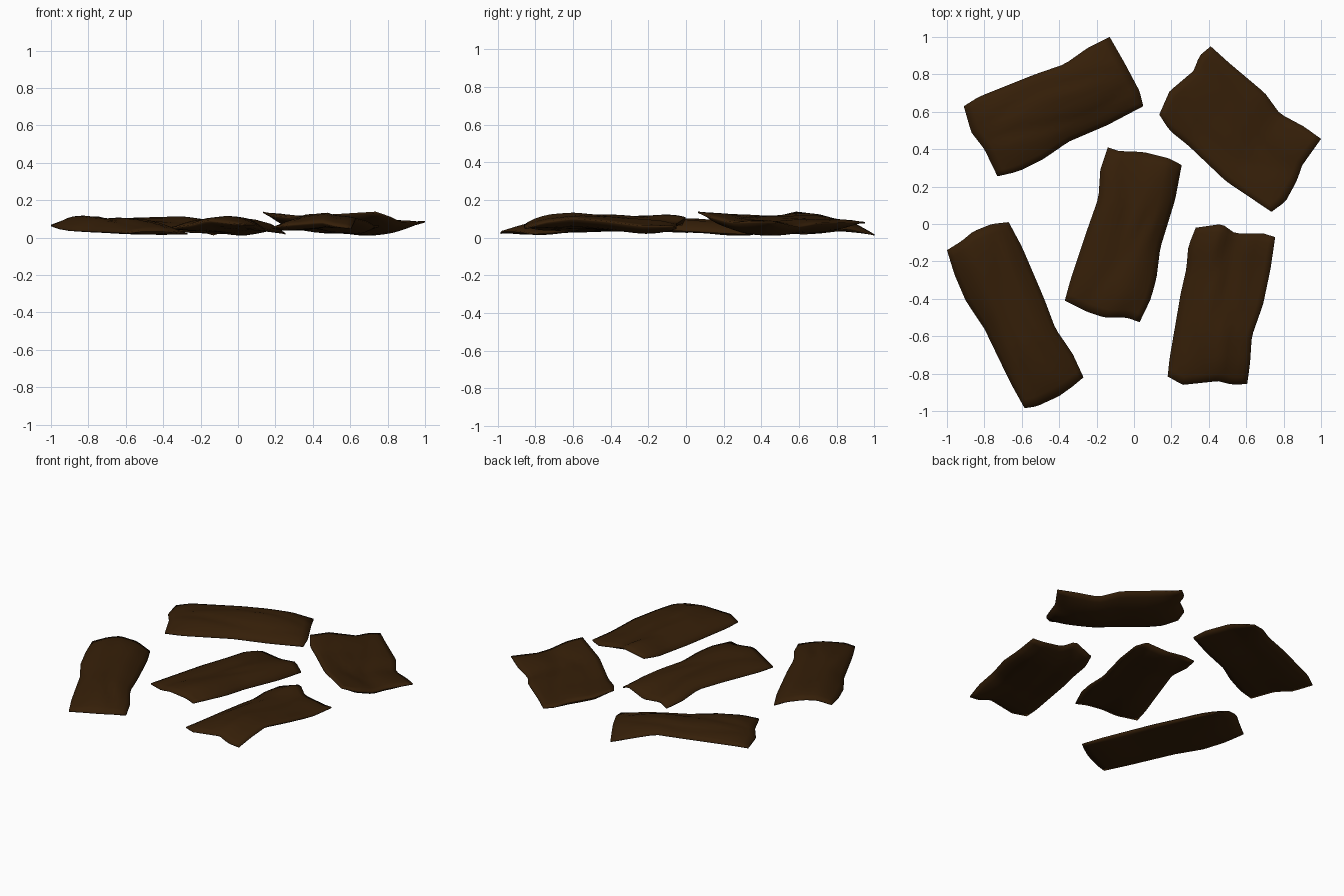
import bpy, math
from mathutils import Vector

mat = bpy.data.materials.new("dark_bark_brown")
mat.diffuse_color = (0.0355, 0.0135, 0.0025, 1)

NU, NV = 20, 14      # lengthwise / crosswise segments


def sample(pts, t):
    """Point at fraction t of a polyline's length."""
    lens = [(b - a).length for a, b in zip(pts, pts[1:])]
    d = t * sum(lens)
    for a, b, l in zip(pts, pts[1:], lens):
        if d <= l:
            return a.lerp(b, d / l)
        d -= l
    return pts[-1].copy()


def strip(name, left, right, start, end, up, down, seed):
    """Slab tapering to a thin rim, spanned between two long edges and two ragged ends."""
    L, R, S, E = [[Vector(p) for p in e] for e in (left, right, start, end)]
    S, E = [L[0], *S, R[0]], [L[-1], *E, R[-1]]
    top, bottom = [], []
    for i in range(NU + 1):
        u = i / NU
        l, r = sample(L, u), sample(R, u)
        for j in range(NV + 1):
            v = j / NV
            s, e = sample(S, v), sample(E, v)
            # blend the four boundary edges
            p = l.lerp(r, v) + s.lerp(e, u) - L[0].lerp(R[0], v).lerp(L[-1].lerp(R[-1], v), u)
            # swelling towards the middle, with two wandering creases along the length
            fade = (1 - abs(2 * v - 1) ** 3) * (1 - abs(2 * u - 1) ** 6)
            crease = sum(math.exp(-((v - c - 0.13 * math.sin(5 * u + seed + 6 * c)) / 0.07) ** 2)
                         for c in (0.34, 0.66))
            top.append(p + Vector((0, 0, 0.004 + fade * (up - 0.010 * crease))))
            b = p - Vector((0, 0, 0.004 + fade * down))
            b.z = max(b.z, 0.012)
            bottom.append(b)
    W, N = NV + 1, len(top)
    quads = [(i * W + j, i * W + j + 1, (i + 1) * W + j + 1, (i + 1) * W + j)
             for i in range(NU) for j in range(NV)]
    a, b, c = (top[k] for k in quads[0][:3])
    if (b - a).cross(c - b).z < 0:
        quads = [q[::-1] for q in quads]
    faces = quads + [tuple(k + N for k in q[::-1]) for q in quads]
    # thin rim joining top and bottom
    edges = {(q[k], q[(k + 1) % 4]) for q in quads for k in range(4)}
    faces += [(b, a, a + N, b + N) for a, b in sorted(edges) if (b, a) not in edges]
    me = bpy.data.meshes.new(name)
    me.from_pydata(top + bottom, [], faces)
    me.materials.append(mat)
    me.polygons.foreach_set("use_smooth", [True] * len(faces))
    bpy.context.collection.objects.link(bpy.data.objects.new(name, me))


# back left piece
strip("bark_back_left",
      [(-.91, .63, .04), (-.83, .68, .055), (-.53, .80, .07), (-.37, .855, .075), (-.25, .94, .05), (-.13, 1, .015)],
      [(-.73, .255, .045), (-.62, .28, .05), (-.48, .35, .05), (-.35, .44, .04), (-.14, .53, .03), (.05, .63, .02)],
      [(-.87, .49, .045), (-.80, .40, .055)], [(-.05, .86, .05), (.03, .71, .035)], .03, .03, 0.4)

# back right piece, edges turned up
strip("bark_back_right",
      [(.41, .95, .08), (.51, .86, .08), (.70, .70, .075), (.78, .59, .055), (.91, .52, .07), (1, .455, .085)],
      [(.135, .585, .135), (.19, .50, .115), (.29, .42, .105), (.49, .23, .12), (.735, .065, .135)],
      [(.35, .90, .085), (.32, .82, .09), (.19, .71, .12)], [(.90, .315, .08), (.87, .23, .08), (.81, .12, .11)], .025, .05, 1.9)

# centre piece
strip("bark_centre",
      [(-.14, .41, .02), (-.18, .29, .04), (-.19, .14, .06), (-.25, -.03, .06), (-.34, -.30, .05), (-.37, -.41, .05)],
      [(.255, .315, .02), (.22, .13, .03), (.14, -.13, .045), (.12, -.29, .06), (.09, -.40, .07), (.03, -.525, .07)],
      [(-.08, .39, .04), (.05, .385, .025), (.19, .35, .055)], [(-.25, -.47, .065), (-.16, -.50, .09), (-.04, -.50, .075)], .032, .032, 3.1)

# front left piece
strip("bark_front_left",
      [(-1, -.14, .065), (-.96, -.27, .05), (-.90, -.41, .04), (-.80, -.56, .035), (-.66, -.85, .03), (-.585, -.985, .025)],
      [(-.67, .01, .03), (-.60, -.12, .035), (-.48, -.40, .045), (-.42, -.56, .05), (-.33, -.69, .03), (-.27, -.82, .02)],
      [(-.92, -.09, .095), (-.86, -.04, .10), (-.76, 0, .075)], [(-.52, -.975, .035), (-.40, -.92, .035), (-.33, -.87, .03)], .035, .03, 4.6)

# front right piece
strip("bark_front_right",
      [(.33, -.02, .07), (.29, -.12, .06), (.28, -.24, .05), (.25, -.37, .05), (.19, -.72, .05), (.18, -.815, .055)],
      [(.755, -.07, .06), (.73, -.24, .06), (.69, -.43, .085), (.63, -.60, .10), (.62, -.75, .08), (.605, -.855, .05)],
      [(.47, 0, .11), (.54, -.05, .075), (.69, -.05, .05)], [(.26, -.86, .065), (.45, -.84, .08), (.53, -.86, .06)], .03, .04, 6.0)
